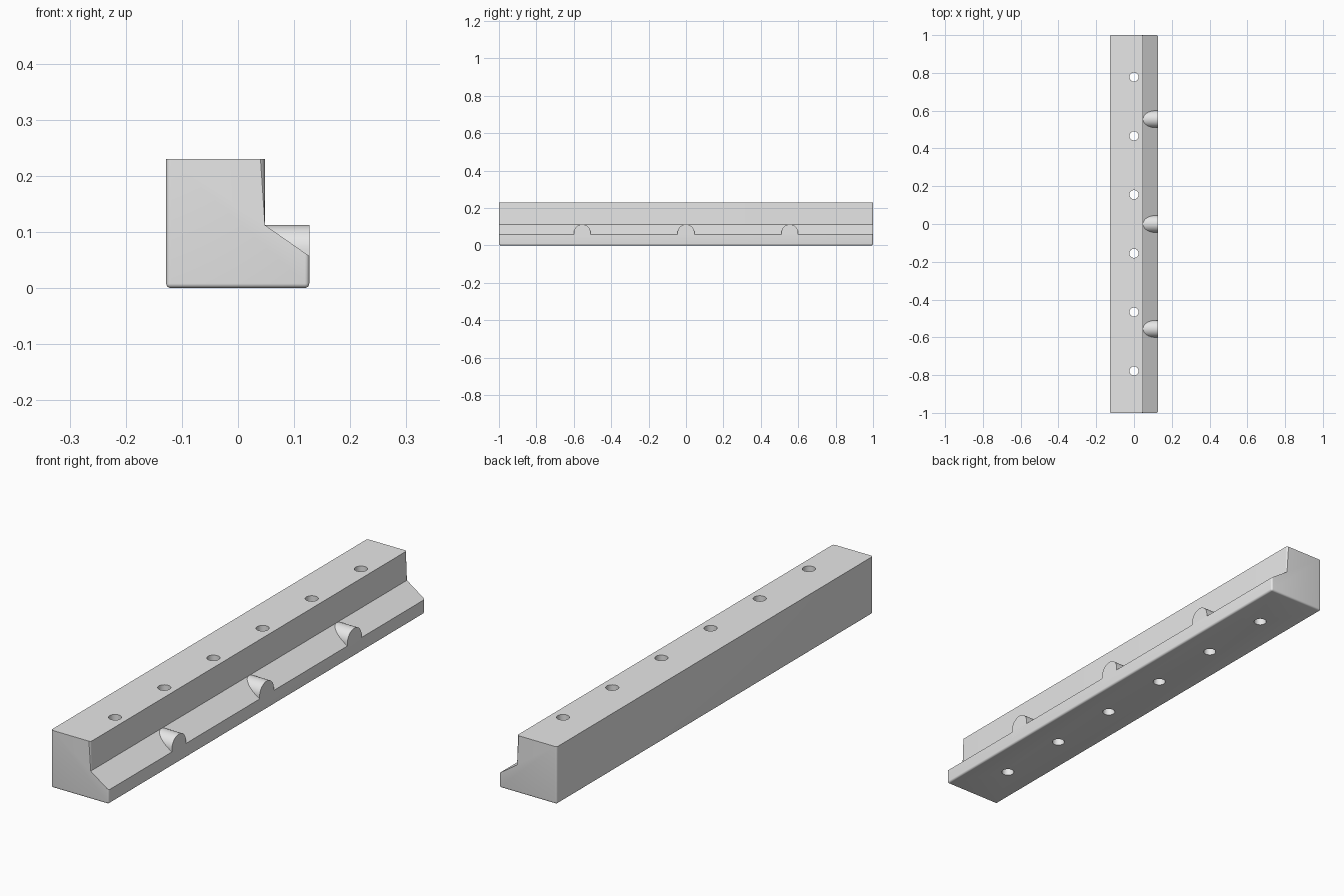
import bpy
import bmesh
import math

cube = bpy.data.objects.get("Cube")
if cube:
    bpy.data.objects.remove(cube, do_unlink=True)

BACK, STEP, FRONT = -0.128, 0.048, 0.127
HEIGHT, LEDGE, LIP = 0.23, 0.112, 0.057

grey = bpy.data.materials.new("plain_grey")
grey.use_nodes = True
grey.diffuse_color = (0.8, 0.8, 0.8, 1)
grey.node_tree.nodes["Principled BSDF"].inputs["Base Color"].default_value = (0.8, 0.8, 0.8, 1)


def extrude_profile(name, points, direction, bevel=0):
    """Extrude a closed outline, optionally rounding its base and upright end edges."""
    bm = bmesh.new()
    face = bm.faces.new([bm.verts.new(p) for p in points])
    out = bmesh.ops.extrude_face_region(bm, geom=[face])
    moved = [v for v in out["geom"] if isinstance(v, bmesh.types.BMVert)]
    bmesh.ops.translate(bm, verts=moved, vec=direction)
    bmesh.ops.recalc_face_normals(bm, faces=bm.faces)
    if bevel:
        edges = []
        for e in bm.edges:
            a, b = e.verts[0].co, e.verts[1].co
            upright = abs(a.x - b.x) < 1e-4 and abs(a.y - b.y) < 1e-4
            if upright or max(a.z, b.z) < 1e-4:
                edges.append(e)
        bmesh.ops.bevel(bm, geom=edges, offset=bevel, segments=5, profile=0.5, affect='EDGES')
    mesh = bpy.data.meshes.new(name)
    bm.to_mesh(mesh)
    bm.free()
    obj = bpy.data.objects.new(name, mesh)
    bpy.context.collection.objects.link(obj)
    mesh.materials.append(grey)
    return obj


def smooth(obj):
    bpy.ops.object.select_all(action='DESELECT')
    obj.select_set(True)
    bpy.context.view_layer.objects.active = obj
    bpy.ops.object.shade_smooth_by_angle(angle=math.radians(30))


# Stepped rail with a sloping ledge
outline = [(BACK, 0), (FRONT, 0), (FRONT, LIP), (STEP, LEDGE), (STEP, HEIGHT), (BACK, HEIGHT)]
rail = extrude_profile("rail", [(x, -1, z) for x, z in outline], (0, 2, 0), bevel=0.008)

# Screw holes through the full height
for i in range(6):
    bpy.ops.mesh.primitive_cylinder_add(vertices=32, radius=0.024, depth=1,
                                        location=(0, (i - 2.5) * 0.311, 0.1))
    cutter = bpy.context.object
    cutter.name = f"hole_cutter_{i + 1}"
    cutter.data.materials.append(grey)
    cutter.hide_render = True
    mod = rail.modifiers.new("screw_hole", 'BOOLEAN')
    mod.operation = 'DIFFERENCE'
    mod.solver = 'EXACT'
    mod.object = cutter
    bpy.context.view_layer.objects.active = rail
    bpy.ops.object.modifier_apply(modifier=mod.name)
    bpy.data.objects.remove(cutter, do_unlink=True)
smooth(rail)

# Round-topped pegs standing on the ledge
R = 0.045
for i, y in enumerate((-0.555, 0, 0.555)):
    arch = [(R * math.cos(math.pi * k / 24), LEDGE - R + R * math.sin(math.pi * k / 24))
            for k in range(25)]
    arch += [(-R, 0.03), (R, 0.03)]
    peg = extrude_profile(f"peg_{i + 1}", [(STEP - 0.01, y + a, z) for a, z in arch],
                          (FRONT - STEP + 0.01, 0, 0))
    smooth(peg)
